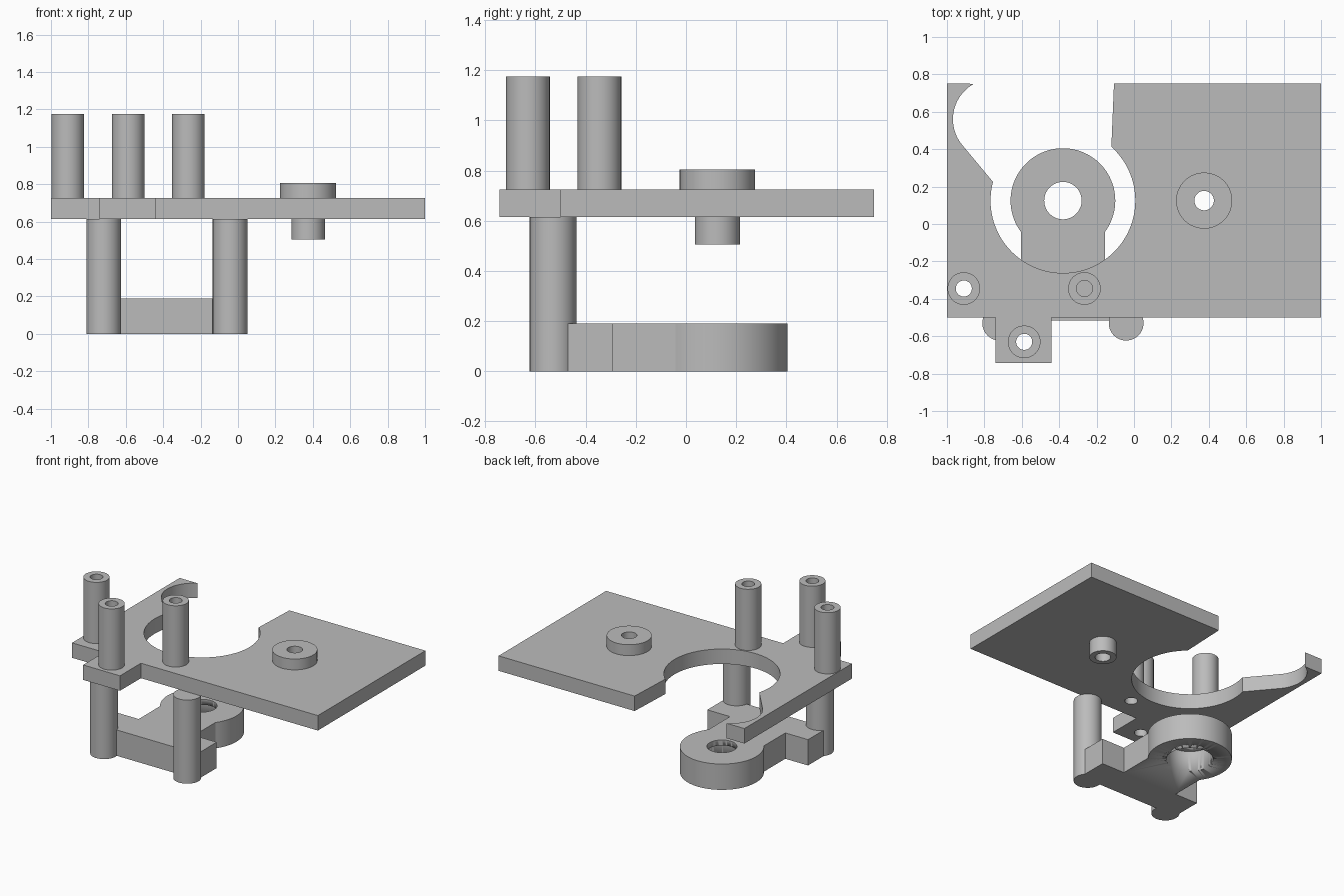
import bpy
import bmesh
from math import sin, cos, radians

cube = bpy.data.objects.get("Cube")
if cube:
    bpy.data.objects.remove(cube, do_unlink=True)

# One grey material
grey = bpy.data.materials.new("plain grey")
grey.use_nodes = True
colour = (0.5, 0.5, 0.5, 1)
grey.diffuse_color = colour
grey.node_tree.nodes["Principled BSDF"].inputs["Base Color"].default_value = colour


def arc(cx, cy, r, start, end, steps=48):
    angles = [radians(start + (end - start) * i / steps) for i in range(steps + 1)]
    return [(cx + r * cos(a), cy + r * sin(a)) for a in angles]


def circle(cx, cy, r):
    return arc(cx, cy, r, 0, 360, 64)[:-1]


def prism(name, z0, z1, outline, *holes):
    """Fill an outline with holes and extrude it from z0 to z1."""
    bm = bmesh.new()
    for loop in (outline, *holes):
        verts = [bm.verts.new((x, y, z0)) for x, y in loop]
        for a, b in zip(verts, verts[1:] + verts[:1]):
            bm.edges.new((a, b))
    bmesh.ops.triangle_fill(bm, use_beauty=True, use_dissolve=False, edges=bm.edges[:])
    top = bmesh.ops.extrude_face_region(bm, geom=bm.faces[:], use_keep_orig=True)
    moved = [g for g in top["geom"] if isinstance(g, bmesh.types.BMVert)]
    bmesh.ops.translate(bm, verts=moved, vec=(0, 0, z1 - z0))
    bmesh.ops.recalc_face_normals(bm, faces=bm.faces[:])
    mesh = bpy.data.meshes.new(name)
    bm.to_mesh(mesh)
    bm.free()
    mesh.materials.append(grey)
    obj = bpy.data.objects.new(name, mesh)
    bpy.context.collection.objects.link(obj)
    bpy.ops.object.select_all(action="DESELECT")
    obj.select_set(True)
    bpy.context.view_layer.objects.active = obj
    bpy.ops.object.shade_smooth_by_angle(angle=radians(30))
    return obj


RING = (-0.38, 0.125)
BOSS = (0.375, 0.125)
SCREWS = {"left": (-0.265, -0.345), "front": (-0.587, -0.63), "right": (-0.91, -0.345)}
PLATE_Z, PLATE_TOP = 0.615, 0.725

# Main plate with front tab, round opening and curved notch at the back
plate_outline = [(-1, 0.75), (-1, -0.5), (-0.74, -0.5), (-0.74, -0.743),
                 (-0.44, -0.743), (-0.44, -0.5), (1, -0.5), (1, 0.75), (-0.107, 0.75)]
plate_outline += arc(*RING, 0.387, 48, -195, 80)
plate_outline += arc(-0.752, 0.56, 0.216, 220, 118.5, 24)
prism("main_plate", PLATE_Z, PLATE_TOP, plate_outline,
      circle(*BOSS, 0.052), *[circle(*c, 0.043) for c in SCREWS.values()])

# Hollow screw posts on top
for side, c in SCREWS.items():
    prism(side + "_screw_post", PLATE_TOP, 1.175, circle(*c, 0.087), circle(*c, 0.043))

# Pivot boss above and below the plate
prism("upper_boss", PLATE_TOP, 0.805, circle(*BOSS, 0.15), circle(*BOSS, 0.052))
prism("lower_boss", 0.505, PLATE_Z, circle(*BOSS, 0.09), circle(*BOSS, 0.052))

# Support legs
for side, x in (("left", -0.042), ("right", -0.718)):
    prism(side + "_leg", 0, PLATE_Z, circle(x, -0.53, 0.093))

# Lower bracket: crossbar, arm and ring
bracket_outline = [(-0.79, -0.515), (0.03, -0.515), (0.03, -0.29), (-0.155, -0.29)]
bracket_outline += arc(*RING, 0.28, -36.5, 216.5, 64)
bracket_outline += [(-0.605, -0.29), (-0.79, -0.29)]
bracket = prism("ring_bracket", 0, 0.19, bracket_outline, circle(*RING, 0.1))

# Counterbore under the ring
cutter = prism("counterbore_cutter", -0.1, 0.15, circle(*RING, 0.155))
cutter.hide_render = True
bpy.context.view_layer.objects.active = bracket
cut = bracket.modifiers.new("counterbore", "BOOLEAN")
cut.operation = "DIFFERENCE"
cut.solver = "EXACT"
cut.object = cutter
bpy.ops.object.modifier_apply(modifier=cut.name)
bpy.data.objects.remove(cutter, do_unlink=True)
